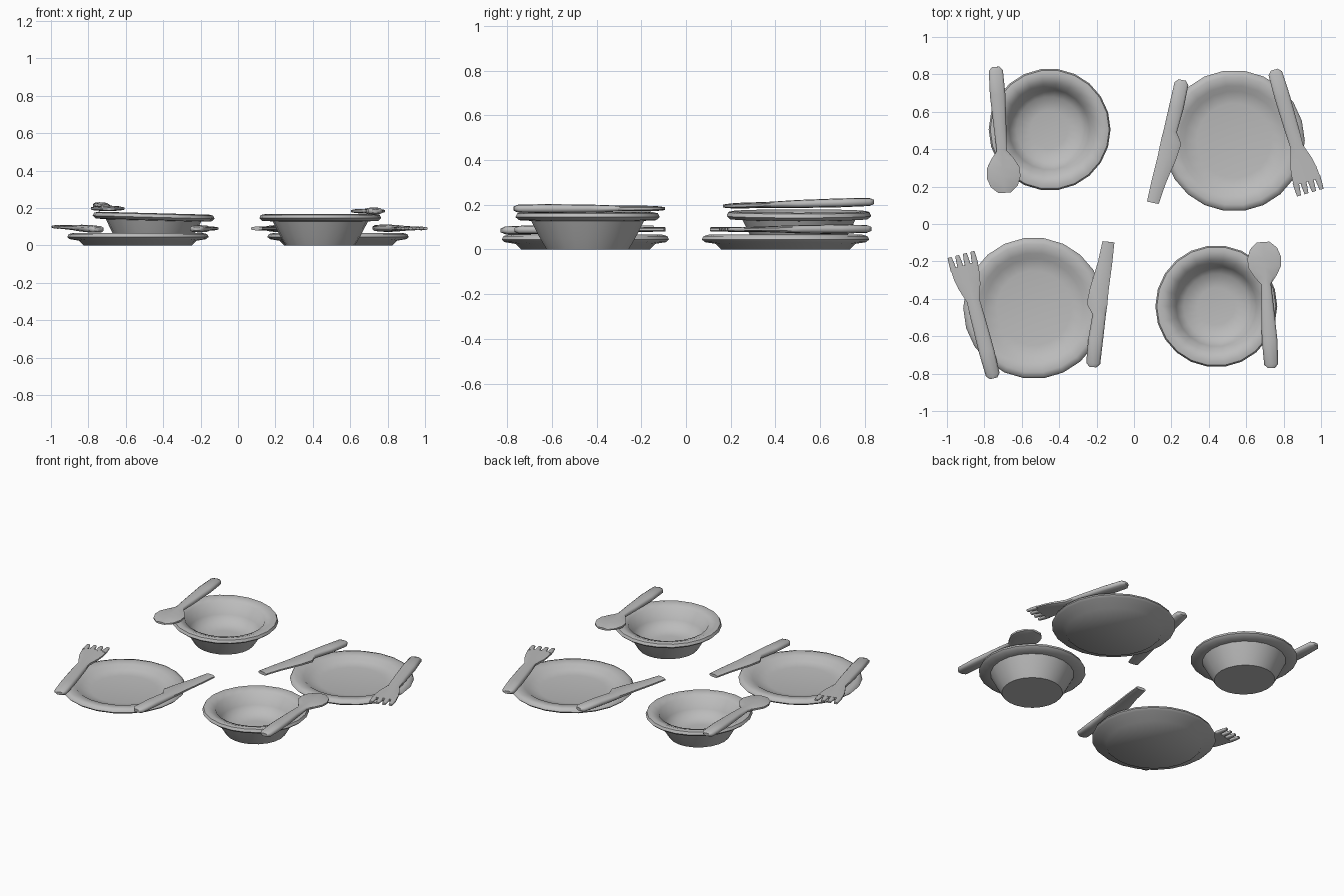
import bpy, bmesh, math
from mathutils import Vector, Matrix

cube = bpy.data.objects.get("Cube")
if cube:
    bpy.data.objects.remove(cube, do_unlink=True)

grey = bpy.data.materials.new("plain_grey")
grey.use_nodes = True
COLOUR = (0.5, 0.5, 0.5, 1)
grey.diffuse_color = COLOUR
grey.node_tree.nodes["Principled BSDF"].inputs["Base Color"].default_value = COLOUR


def finish(name, bm, angle):
    bmesh.ops.recalc_face_normals(bm, faces=bm.faces)
    mesh = bpy.data.meshes.new(name)
    bm.to_mesh(mesh)
    bm.free()
    mesh.materials.append(grey)
    obj = bpy.data.objects.new(name, mesh)
    bpy.context.collection.objects.link(obj)
    bpy.ops.object.select_all(action='DESELECT')
    obj.select_set(True)
    bpy.context.view_layer.objects.active = obj
    bpy.ops.object.shade_smooth_by_angle(angle=math.radians(angle))
    return obj


def bridge(bm, rings):
    """Skin consecutive closed rings and cap both ends."""
    for a, b in zip(rings, rings[1:]):
        n = len(a)
        for i in range(n):
            j = (i + 1) % n
            bm.faces.new((a[i], a[j], b[j], b[i]))
    bm.faces.new(rings[0])
    bm.faces.new(rings[-1])


def dish(name, centre, profile, sides=22, tilt=0):
    bm = bmesh.new()
    rings = []
    for r, z in profile:
        rings.append([bm.verts.new((r * math.cos(i * math.tau / sides),
                                    r * math.sin(i * math.tau / sides), z))
                      for i in range(sides)])
    bridge(bm, rings)
    obj = finish(name, bm, 50)
    obj.location = (*centre, 0)
    obj.rotation_euler.y = math.radians(tilt)
    return obj


def loft(bm, stations, sides=10):
    """Rounded flat bar: each station is (along, across, half width, half thickness)."""
    rings = []
    for v, u, w, t in stations:
        ring = []
        for i in range(sides):
            c, s = (f((i + 0.5) * math.tau / sides) for f in (math.cos, math.sin))
            flat = lambda k: math.copysign(abs(k) ** 0.7, k)
            ring.append(bm.verts.new((u + w * flat(c), v, t * flat(s))))
        rings.append(ring)
    bridge(bm, rings)


def utensil(name, parts, end, tip):
    """Place a lofted utensil running from its handle end to its tip."""
    bm = bmesh.new()
    for stations in parts:
        loft(bm, stations)
    end, tip = Vector(end), Vector(tip)
    y = (tip - end).normalized()
    x = y.cross(Vector((0, 0, 1))).normalized()
    rot = Matrix((x, y, x.cross(y))).transposed().to_4x4()
    bm.transform(Matrix.Translation(end) @ rot)
    return finish(name, bm, 55)


# Dish profiles: outside from the foot, over the rim, down to the inner floor
plate = [(0.29, 0), (0.315, 0.025), (0.365, 0.033), (0.378, 0.045), (0.37, 0.06),
         (0.345, 0.067), (0.295, 0.058), (0.265, 0.035), (0.2, 0.025)]
bowl = [(0.185, 0), (0.215, 0.05), (0.255, 0.128), (0.31, 0.131), (0.326, 0.145),
        (0.318, 0.162), (0.295, 0.167), (0.245, 0.15), (0.215, 0.08), (0.175, 0.035),
        (0.1, 0.025)]
dish("plate_front", (-0.535, -0.45), plate)
dish("plate_back", (0.535, 0.445), plate)
dish("bowl_front", (0.44, -0.44), bowl)
dish("bowl_back", (-0.455, 0.505), bowl, tilt=1.5).location.z = 0.005

# Spoons
handle = [(0, 0, 0.02, 0.01), (0.02, 0, 0.039, 0.018), (0.15, 0, 0.043, 0.02)]
spoon = [handle + [(0.34, 0, 0.034, 0.018), (0.45, 0, 0.028, 0.014),
                   (0.49, 0, 0.06, 0.013), (0.54, 0, 0.09, 0.013),
                   (0.59, 0, 0.094, 0.013), (0.64, 0, 0.075, 0.011),
                   (0.675, 0, 0.035, 0.007)]]
utensil("spoon_front", spoon, (0.735, -0.77, 0.183), (0.69, -0.09, 0.183))
utensil("spoon_back", spoon, (-0.74, 0.84, 0.213), (-0.69, 0.16, 0.194))

# Forks: handle, fanned head and four short tines
fork = [handle + [(0.33, 0, 0.04, 0.018), (0.43, 0, 0.036, 0.015),
                  (0.51, 0, 0.063, 0.012), (0.56, 0, 0.073, 0.011),
                  (0.625, 0, 0.078, 0.01)]]
for k in (-1.5, -0.5, 0.5, 1.5):
    fork.append([(0.61, k * 0.04, 0.017, 0.01), (0.65, k * 0.041, 0.015, 0.009),
                 (0.685, k * 0.042, 0.011, 0.007)])
utensil("fork_front", fork, (-0.75, -0.825, 0.085), (-0.927, -0.155, 0.1))
utensil("fork_back", fork, (0.75, 0.825, 0.092), (0.942, 0.17, 0.09))

# Knives: rounded handle, stepped shoulder and blunt blade
knife = [handle[:2] + [(0.15, 0, 0.041, 0.02), (0.28, 0.005, 0.037, 0.018),
                       (0.335, -0.012, 0.057, 0.015), (0.42, -0.008, 0.052, 0.012),
                       (0.56, 0.008, 0.04, 0.011), (0.675, 0.015, 0.033, 0.01)]]
utensil("knife_front", knife, (-0.22, -0.765, 0.088), (-0.15, -0.08, 0.09))
utensil("knife_back", knife, (0.258, 0.77, 0.09), (0.113, 0.1, 0.09))
